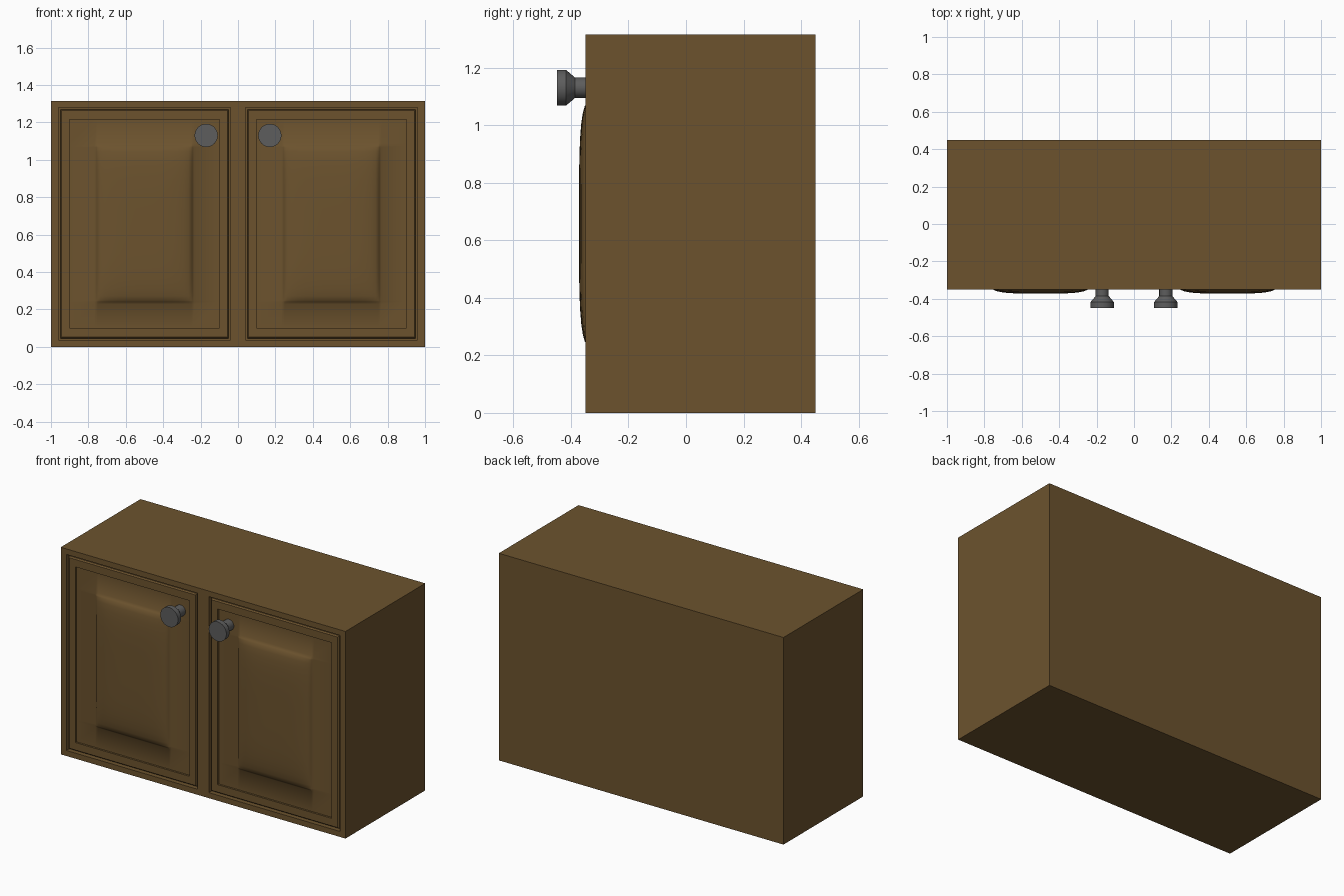
import bpy, bmesh, math

if "Cube" in bpy.data.objects:
    bpy.data.objects.remove(bpy.data.objects["Cube"], do_unlink=True)

HEIGHT, FRONT, BACK = 1.315, -0.35, 0.45
MID = HEIGHT / 2
DOOR_X = 0.5


def material(name, color):
    m = bpy.data.materials.new(name)
    m.use_nodes = True
    m.diffuse_color = color
    m.node_tree.nodes["Principled BSDF"].inputs["Base Color"].default_value = color
    return m


wood = material("brown wood", (0.15, 0.086, 0.027, 1))
metal = material("dark grey metal", (0.11, 0.11, 0.11, 1))


def finish(name, bm, mat, smooth=None):
    bmesh.ops.recalc_face_normals(bm, faces=bm.faces)
    mesh = bpy.data.meshes.new(name)
    bm.to_mesh(mesh)
    bm.free()
    mesh.materials.append(mat)
    ob = bpy.data.objects.new(name, mesh)
    bpy.context.collection.objects.link(ob)
    if smooth:
        bpy.ops.object.select_all(action='DESELECT')
        ob.select_set(True)
        bpy.context.view_layer.objects.active = ob
        bpy.ops.object.shade_smooth_by_angle(angle=math.radians(smooth))
    return ob


def cabinet():
    """Solid box whose front is sliced, with the two door openings pushed in."""
    bm = bmesh.new()
    bmesh.ops.create_cube(bm, size=1)
    for v in bm.verts:
        v.co.x *= 2
        v.co.y = BACK if v.co.y > 0 else FRONT
        v.co.z = HEIGHT if v.co.z > 0 else 0
    cuts = [((x, 0, 0), (1, 0, 0)) for x in (-0.96, -0.04, 0.04, 0.96)]
    cuts += [((0, 0, z), (0, 0, 1)) for z in (0.035, HEIGHT - 0.035)]
    for co, no in cuts:
        front = [f for f in bm.faces if f.normal.y < -0.9]
        geom = front + list({e for f in front for e in f.edges})
        bmesh.ops.bisect_plane(bm, geom=geom, plane_co=co, plane_no=no)
        bm.normal_update()
    openings = []
    for f in bm.faces:
        c = f.calc_center_median()
        if f.normal.y < -0.9 and abs(c.z - MID) < 0.1 and abs(abs(c.x) - DOOR_X) < 0.1:
            openings.append(f)
    for f in openings:
        ext = bmesh.ops.extrude_face_region(bm, geom=[f])["geom"]
        bmesh.ops.translate(bm, vec=(0, 0.03, 0),
                            verts=[g for g in ext if isinstance(g, bmesh.types.BMVert)])
        if f.is_valid:
            bmesh.ops.delete(bm, geom=[f], context='FACES_ONLY')
    finish("cabinet_body", bm, wood)


def door_frame(name, cx):
    """Nested rectangles bridged into a frame: half width, half height, depth."""
    rings = [(0.45, 0.612, -0.32), (0.45, 0.612, -0.338), (0.443, 0.605, -0.346),
             (0.40, 0.5575, -0.346), (0.40, 0.5575, -0.333)]
    bm = bmesh.new()
    loops = []
    for hx, hz, y in rings:
        loops.append([bm.verts.new((cx + sx * hx, y, MID + sz * hz))
                      for sx, sz in ((-1, -1), (1, -1), (1, 1), (-1, 1))])
    for a, b in zip(loops, loops[1:]):
        for i in range(4):
            j = (i + 1) % 4
            bm.faces.new((a[i], a[j], b[j], b[i]))
    finish(name, bm, wood)


def door_panel(name, cx):
    """Sunken panel with a softly domed raised field."""
    fx, fz, n = 0.255, 0.4175, 16

    def stations(field, edge):
        inner = [field * math.sin(math.pi / 2 * (2 * i / n - 1)) for i in range(n + 1)]
        return [-edge, -field - 0.012] + inner + [field + 0.012, edge]

    def depth(x, z):
        if abs(x) > fx + 0.001 or abs(z) > fz + 0.001:
            return -0.334
        u, v = min(1, abs(x) / fx), min(1, abs(z) / fz)
        return -0.344 - 0.028 * math.sqrt((1 - u ** 4) * (1 - v ** 4))

    bm = bmesh.new()
    grid = [[bm.verts.new((cx + x, depth(x, z), MID + z)) for x in stations(fx, 0.40)]
            for z in stations(fz, 0.5575)]
    for low, high in zip(grid, grid[1:]):
        for i in range(len(low) - 1):
            bm.faces.new((low[i], low[i + 1], high[i + 1], high[i]))
    ob = finish(name, bm, wood, 60)
    # An open sheet must face the front
    if ob.data.polygons[0].normal.y > 0:
        ob.data.flip_normals()


def knob(name, cx):
    """Lathed pull: stem, flare and flat round head."""
    profile = [(0.035, -0.33), (0.035, -0.385), (0.062, -0.417), (0.062, -0.448)]
    bm = bmesh.new()
    verts = [bm.verts.new((cx + r, y, 1.13)) for r, y in profile]
    edges = [bm.edges.new(p) for p in zip(verts, verts[1:])]
    bmesh.ops.spin(bm, geom=verts + edges, cent=(cx, 0, 1.13), axis=(0, 1, 0),
                   angle=2 * math.pi, steps=32)
    bmesh.ops.remove_doubles(bm, verts=bm.verts, dist=0.0005)
    bmesh.ops.holes_fill(bm, edges=[e for e in bm.edges if e.is_boundary], sides=0)
    finish(name, bm, metal, 30)


cabinet()
for side, s in (("left", 1), ("right", -1)):
    door_frame(side + "_door_frame", s * DOOR_X)
    door_panel(side + "_door_panel", s * DOOR_X)
    knob(side + "_knob", s * 0.17)
